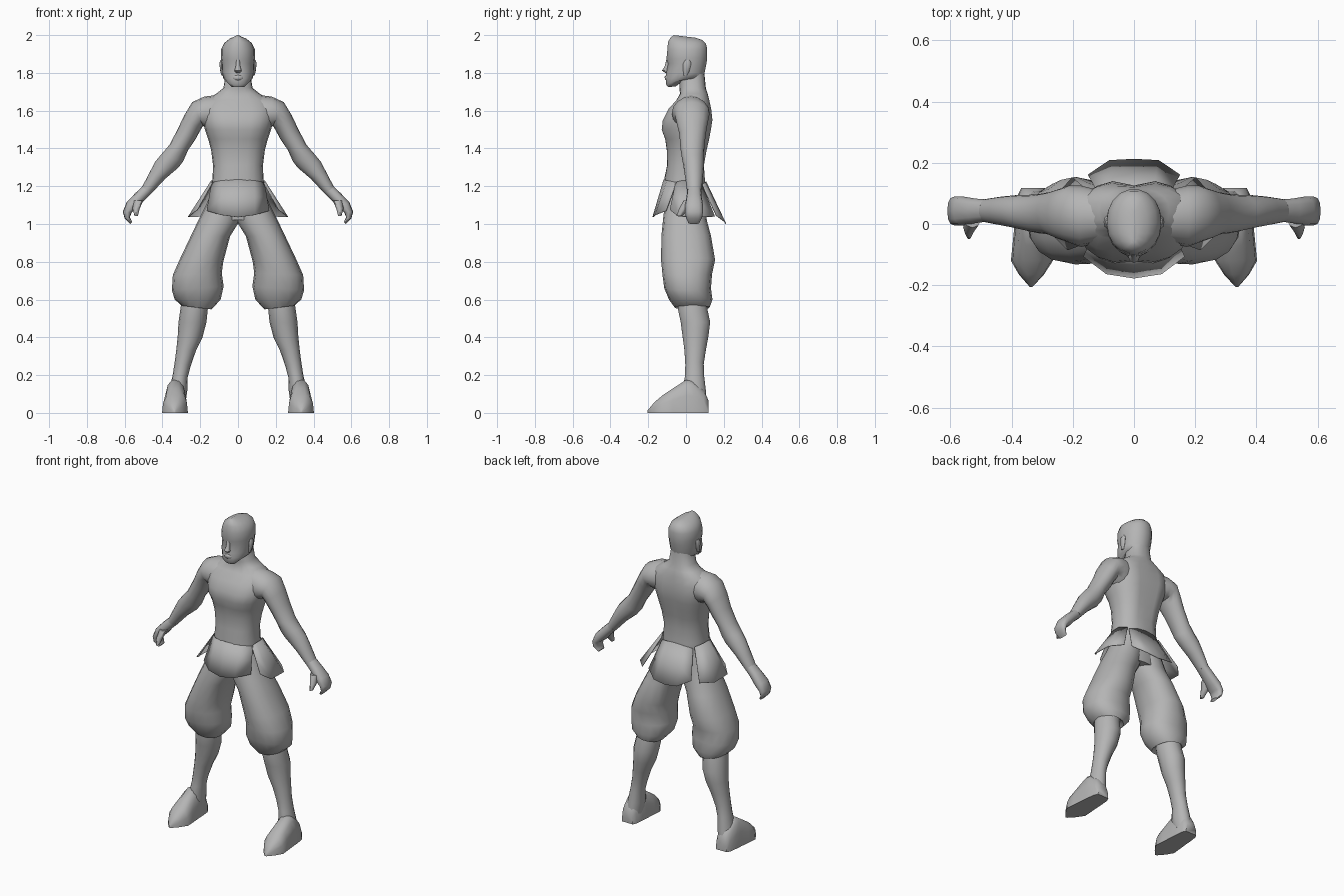
import bpy, bmesh, math
from mathutils import Vector

grey = bpy.data.materials.new("plain_grey")
grey.diffuse_color = (0.46, 0.46, 0.46, 1)


def finish(name, bm, mirror=False, angle=55):
    """Turn a bmesh into a smooth object, optionally mirrored across x."""
    bmesh.ops.recalc_face_normals(bm, faces=bm.faces)
    mesh = bpy.data.meshes.new(name)
    bm.to_mesh(mesh)
    bm.free()
    mesh.materials.append(grey)
    ob = bpy.data.objects.new(name, mesh)
    bpy.context.collection.objects.link(ob)
    bpy.ops.object.select_all(action='DESELECT')
    ob.select_set(True)
    bpy.context.view_layer.objects.active = ob
    bpy.ops.object.shade_smooth_by_angle(angle=math.radians(angle))
    if mirror:
        ob.modifiers.new("Mirror", 'MIRROR').use_clip = False
    return ob


def loft(name, rings, mirror=False, angle=55):
    """Skin a list of equal-length point rings and close both ends."""
    bm = bmesh.new()
    loops = [[bm.verts.new(p) for p in ring] for ring in rings]
    n = len(loops[0])
    for a, b in zip(loops, loops[1:]):
        for i in range(n):
            j = (i + 1) % n
            bm.faces.new((a[i], a[j], b[j], b[i]))
    for end in (loops[0], loops[-1]):
        bm.faces.new(end)
    return finish(name, bm, mirror, angle)


def power(v, e):
    return math.copysign(abs(v) ** e, v)


def ring(xo, zo, xi, zi, y0, y1, n=16, e=1.0, front=0.0, back=0.0):
    """Oval between an outer and inner point in xz, from y0 to y1 in depth."""
    pts = []
    for k in range(n):
        a = 2 * math.pi * k / n
        c, s = power(math.cos(a), e), power(math.sin(a), e)
        groove = (back if s > 0 else front) * math.exp(-(c / 0.25) ** 2)
        s *= 1 - groove
        pts.append(Vector(((xo + xi) / 2 + c * (xo - xi) / 2,
                           (y0 + y1) / 2 + s * (y1 - y0) / 2,
                           (zo + zi) / 2 + c * (zo - zi) / 2)))
    return pts


def limb(name, rows, n=16, e=1.0):
    return loft(name, [ring(*r, n=n, e=e) for r in rows], mirror=True)


# Torso and neck: height, half width, front, back, chest groove, spine groove
torso = [
    (1.02, .13, -.10, .10, 0, 0), (1.12, .145, -.11, .105, 0, 0),
    (1.24, .135, -.115, .105, 0, .05), (1.31, .132, -.103, .10, .03, .10),
    (1.39, .142, -.105, .115, .03, .14), (1.45, .158, -.115, .130, .04, .16),
    (1.50, .175, -.136, .140, .10, .16), (1.55, .188, -.130, .148, .10, .16),
    (1.61, .195, -.098, .140, .06, .14), (1.655, .175, -.055, .128, .05, .08),
    (1.69, .115, -.032, .117, 0, .03), (1.72, .077, -.035, .105, 0, 0),
    (1.80, .064, -.035, .097, 0, 0)]
loft("torso", [ring(w, z, -w, z, f, b, 20, .85, g, h)
               for z, w, f, b, g, h in torso])

# Head: half width, front y, front z, back y, back z
skull = [
    (.034, -.095, 1.725, -.055, 1.728), (.060, -.107, 1.74, .0, 1.768),
    (.077, -.108, 1.77, .092, 1.77), (.085, -.106, 1.80, .10, 1.80),
    (.087, -.096, 1.85, .11, 1.85), (.090, -.105, 1.872, .114, 1.88),
    (.089, -.100, 1.925, .114, 1.925), (.073, -.097, 1.962, .107, 1.955),
    (.045, -.085, 1.985, .085, 1.975), (.010, -.066, 2.0, .05, 1.986)]
rings = []
for w, yf, zf, yb, zb in skull:
    pts = ring(w, 0, -w, 0, yf, yb, 18, .95)
    for p in pts:
        p.z = zf + (zb - zf) * (p.y - yf) / (yb - yf)
    rings.append(pts)
loft("head", rings)

# Nose and lips
loft("nose", [ring(w, z, -w, z, f, -.085, 8) for z, w, f in
              ((1.870, .010, -.104), (1.835, .012, -.113),
               (1.812, .019, -.127), (1.800, .014, -.110))])
loft("lips", [ring(w, z, -w, z, f, -.09, 8) for z, w, f in
              ((1.788, .020, -.106), (1.780, .026, -.113),
               (1.768, .026, -.112), (1.760, .018, -.106))])
# Ears
limb("ear", [(.088, 1.785, .076, 1.785, -.012, .005),
             (.094, 1.81, .076, 1.81, -.015, .018),
             (.099, 1.85, .078, 1.85, -.015, .028),
             (.093, 1.868, .078, 1.868, -.005, .02)], 8)

# Arms: outer x z, inner x z, front y, back y
limb("arm", [
    (.10, 1.685, .12, 1.48, -.06, .11), (.18, 1.674, .165, 1.50, -.075, .125),
    (.243, 1.645, .185, 1.52, -.06, .125), (.285, 1.575, .20, 1.495, -.05, .115),
    (.318, 1.505, .225, 1.448, -.035, .105), (.362, 1.42, .265, 1.39, -.03, .097),
    (.405, 1.37, .290, 1.332, -.022, .095), (.437, 1.332, .317, 1.297, -.015, .095),
    (.475, 1.26, .385, 1.24, -.005, .09), (.51, 1.192, .455, 1.165, .005, .082)])
limb("hand", [
    (.505, 1.20, .450, 1.17, .008, .08), (.545, 1.162, .49, 1.132, .003, .083),
    (.590, 1.115, .53, 1.085, -.005, .09), (.610, 1.065, .562, 1.062, -.005, .09),
    (.600, 1.03, .573, 1.036, .0, .085), (.570, 1.0, .560, 1.012, .012, .07)], 12, .85)
limb("thumb", [
    (.555, 1.125, .50, 1.125, -.012, .04), (.558, 1.08, .520, 1.083, -.037, .015),
    (.548, 1.043, .530, 1.043, -.05, -.018)], 8)

# Baggy trousers, gathered below the knee
limb("trouser_leg", [
    (.125, 1.20, -.02, 1.20, -.10, .10), (.165, 1.11, -.02, 1.10, -.112, .106),
    (.205, 1.03, -.005, 1.01, -.122, .11), (.248, .94, .042, .935, -.13, .132),
    (.305, .82, .078, .80, -.132, .154), (.345, .73, .086, .74, -.125, .138),
    (.350, .65, .076, .67, -.115, .132), (.335, .60, .092, .60, -.09, .14),
    (.298, .568, .14, .548, -.06, .125), (.285, .59, .17, .58, -.035, .10)], 16, .9)

# Lower legs
limb("lower_leg", [
    (.295, .62, .16, .62, -.04, .11), (.305, .55, .16, .55, -.045, .115),
    (.315, .48, .167, .48, -.03, .13), (.319, .41, .188, .40, -.02, .12),
    (.326, .34, .222, .33, -.01, .107), (.335, .27, .250, .25, -.005, .095),
    (.346, .20, .266, .19, -.006, .097), (.362, .13, .268, .12, -.02, .106),
    (.370, .05, .278, .05, -.01, .112)], 14)


# Feet with flat soles: y, inner x, outer x, height
def sole_ring(y, xi, xo, h):
    pts = []
    for k in range(14):
        a = 2 * math.pi * k / 14
        s = math.sin(a)
        z = h * power(s, .8) if s > .01 else 0
        pts.append(((xi + xo) / 2 + power(math.cos(a), .75) * (xo - xi) / 2, y, z))
    return pts


loft("foot", [sole_ring(*r) for r in (
    (.118, .292, .368, .07), (.095, .28, .38, .12), (.04, .275, .387, .17),
    (.0, .273, .39, .178), (-.07, .268, .397, .132), (-.12, .265, .402, .098),
    (-.165, .294, .376, .06), (-.205, .331, .341, .012))], mirror=True, angle=50)


# Split skirt: each panel runs from a waist line to a flared hem
def panel(name, top, hem, mirror=False):
    bm = bmesh.new()
    rows = [[bm.verts.new(Vector(a).lerp(Vector(b), t)) for a, b in zip(top, hem)]
            for t in (0, .5, 1)]
    for r, q in zip(rows, rows[1:]):
        for i in range(len(r) - 1):
            bm.faces.new((r[i], r[i + 1], q[i + 1], q[i]))
    ob = finish(name, bm, mirror)
    mod = ob.modifiers.new("Thickness", 'SOLIDIFY')
    mod.thickness = .004
    mod.offset = 0


def both_sides(half):
    """Extend a half line that ends on x = 0 to its mirror image."""
    return half + [(-x, y, z) for x, y, z in reversed(half[:-1])]


panel("skirt_front",
      both_sides([(.139, -.05, 1.22), (.085, -.100, 1.23), (0, -.117, 1.235)]),
      both_sides([(.165, -.105, 1.07), (.09, -.162, 1.048), (0, -.176, 1.036)]))
panel("skirt_back",
      both_sides([(.108, .083, 1.21), (.06, .102, 1.22), (0, .105, 1.225)]),
      both_sides([(.15, .16, 1.045), (.08, .207, 1.01), (0, .211, 1.0)]))
panel("skirt_side",
      [(.134, -.055, 1.22), (.140, -.02, 1.23), (.140, .03, 1.23), (.115, .08, 1.22)],
      [(.215, -.085, 1.075), (.262, -.04, 1.04), (.262, .085, 1.037), (.20, .152, 1.04)],
      mirror=True)
